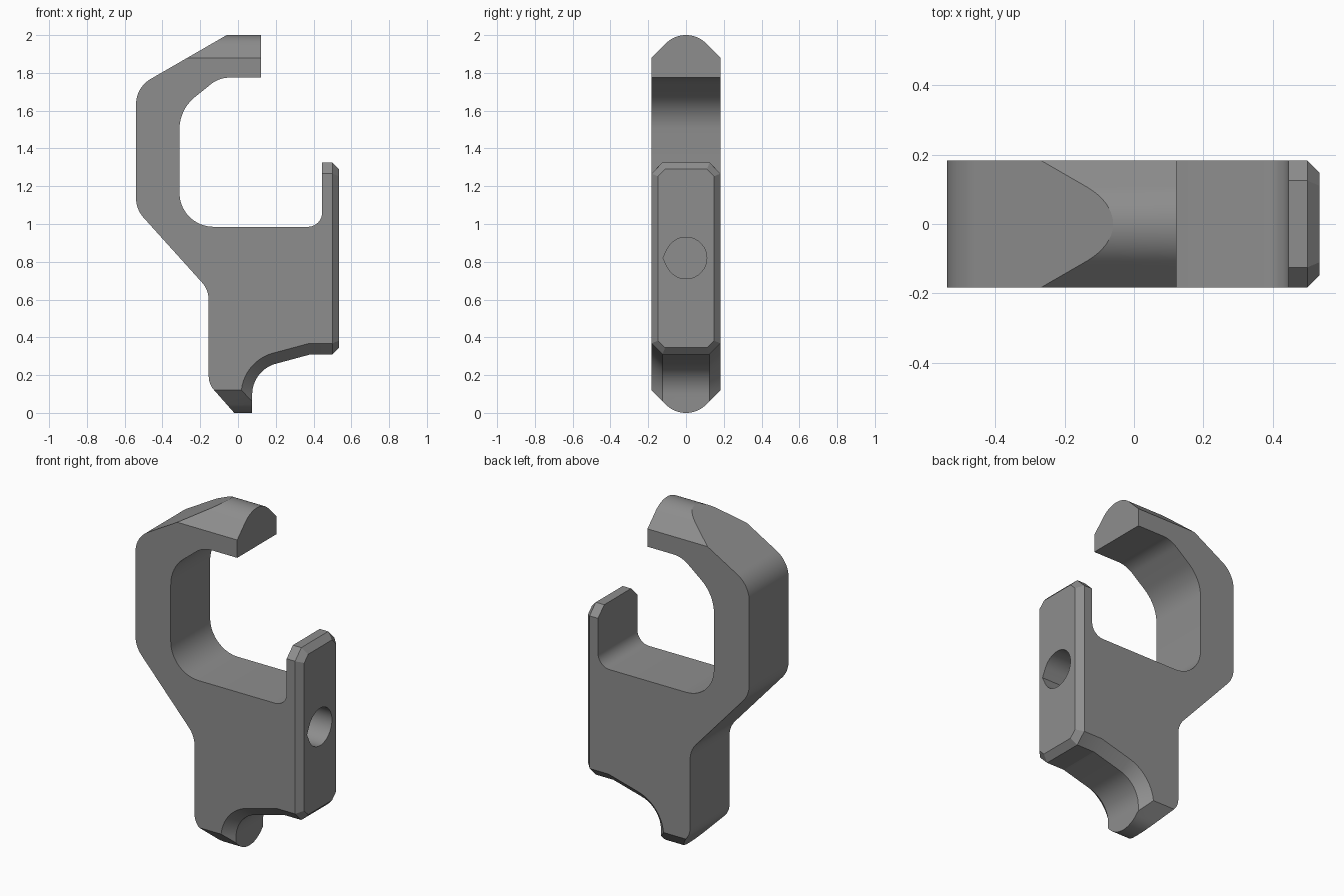
import bpy, bmesh, math
from mathutils import Vector

if "Cube" in bpy.data.objects:
    bpy.data.objects.remove(bpy.data.objects["Cube"])

W, C, EDGE = 0.183, 0.058, 0.035      # half width, corner chamfer, front edge chamfer
PLATE_X, BOTTOM, TOP = 0.535, 0.31, 1.325

grey = bpy.data.materials.new("grey plastic")
grey.diffuse_color = (0.27, 0.27, 0.27, 1)
grey.use_nodes = True
grey.node_tree.nodes["Principled BSDF"].inputs["Base Color"].default_value = grey.diffuse_color


def loft(name, rings):
    """Closed solid through rings with equal point counts."""
    bm = bmesh.new()
    vs = [[bm.verts.new(p) for p in r] for r in rings]
    n = len(rings[0])
    for a, b in zip(vs, vs[1:]):
        for i in range(n):
            j = (i + 1) % n
            bm.faces.new((a[i], a[j], b[j], b[i]))
    bm.faces.new(vs[0])
    bm.faces.new(vs[-1])
    bmesh.ops.recalc_face_normals(bm, faces=bm.faces)
    me = bpy.data.meshes.new(name)
    bm.to_mesh(me)
    bm.free()
    me.materials.append(grey)
    ob = bpy.data.objects.new(name, me)
    bpy.context.collection.objects.link(ob)
    return ob


def fillet(points, steps=10):
    """Round corners; each point is (x, z, tangent length)."""
    out = []
    for i, (x, z, t) in enumerate(points):
        p = Vector((x, z))
        if t == 0:
            out.append(p)
            continue
        a = (Vector(points[i - 1][:2]) - p).normalized()
        b = (Vector(points[(i + 1) % len(points)][:2]) - p).normalized()
        half = a.angle(b) / 2
        r = t * math.tan(half)
        centre = p + (a + b).normalized() * (t / math.cos(half))
        s, e = p + a * t - centre, p + b * t - centre
        sweep = s.angle(e)
        for k in range(steps + 1):
            f = k / steps
            out.append(centre + (s * math.sin((1 - f) * sweep)
                                 + e * math.sin(f * sweep)) / math.sin(sweep))
    return out


def hook_outline(d):
    """Side outline, with the groove and plate tip pulled in by d."""
    pts = fillet([
        (0.445, TOP - d, 0), (0.445, 0.985, 0.075), (-0.31, 0.985, 0.18),
        (-0.31, 1.606, 0.105), (-0.10, 1.775, 0.055), (0.123, 1.775, 0),
        (0.123, 2.0, 0), (-0.06, 2.0, 0), (-0.54, 1.723, 0.09),
        (-0.54, 1.078, 0.06), (-0.155, 0.651, 0.055), (-0.155, 0.153, 0.04),
        (-0.02, 0.0, 0)])
    pts.append(Vector((0.075 - d, 0)))
    r = 0.169 + d
    for k in range(13):                                  # groove arc
        a = math.radians(180 - 75 * k / 12)
        pts.append(Vector((0.244 + r * math.cos(a), 0.097 + r * math.sin(a))))
    pts += [Vector((0.385 - d * math.tan(math.radians(7.5)), BOTTOM + d)),
            Vector((PLATE_X, BOTTOM + d)), Vector((PLATE_X, TOP - d))]
    return pts


def plate_ring(x, e):
    """Chamfered rectangle of the plate, grown by e."""
    k = W - C + e * math.tan(math.radians(22.5))
    mid, h = (TOP + BOTTOM) / 2, (TOP - BOTTOM) / 2
    kz = h - C + e * math.tan(math.radians(22.5))
    y, z = W + e, h + e
    ring = [(y, -kz), (y, kz), (k, z), (-k, z), (-y, kz), (-y, -kz), (-k, -z), (k, -z)]
    return [(x, a, mid + b) for a, b in ring]


# Hook body with chamfered groove edges
hook = loft("hook_body", [[(p.x, y, p.y) for p in hook_outline(d)]
                          for y, d in ((-W, C), (-(W - C), 0), (W - C, 0), (W, C))])

# Rounded top and bottom envelope
R = 0.152
cap = [(0.3, 1.763)]
for k in range(17):
    a = math.radians(45 + 90 * k / 16)
    cap.append((R * math.cos(a), 2 - R + R * math.sin(a)))
cap.append((-0.3, 1.763))
section = cap + [(-y, 2 - z) for y, z in cap]
crown = loft("crown_envelope", [[(x, y, z) for y, z in section] for x in (-1, 1)])

# Front plate edge chamfer envelope
chamfer = loft("plate_envelope", [plate_ring(-1, 2), plate_ring(0.14, 2),
                                  plate_ring(0.4, 0.1), plate_ring(0.56, -0.06)])

# Blind screw hole with a slight teardrop point
hole_pts = [(-0.122, 0.82)]
for k in range(41):
    a = math.radians(-155 + 310 * k / 40)
    hole_pts.append((0.11 * math.cos(a), 0.82 + 0.11 * math.sin(a)))
hole = loft("hole_cutter", [[(x, y, z) for y, z in hole_pts] for x in (0.1, 0.7)])

for cutter, op in ((crown, 'INTERSECT'), (chamfer, 'INTERSECT'), (hole, 'DIFFERENCE')):
    m = hook.modifiers.new(cutter.name, 'BOOLEAN')
    m.object, m.operation, m.solver = cutter, op, 'EXACT'
    cutter.hide_render = True

# Apply the cuts and remove the helpers
deps = bpy.context.evaluated_depsgraph_get()
mesh = bpy.data.meshes.new_from_object(hook.evaluated_get(deps))
hook.modifiers.clear()
hook.data = mesh
for cutter in (crown, chamfer, hole):
    bpy.data.objects.remove(cutter)

bpy.context.view_layer.objects.active = hook
hook.select_set(True)
bpy.ops.object.shade_smooth_by_angle(angle=math.radians(12))
